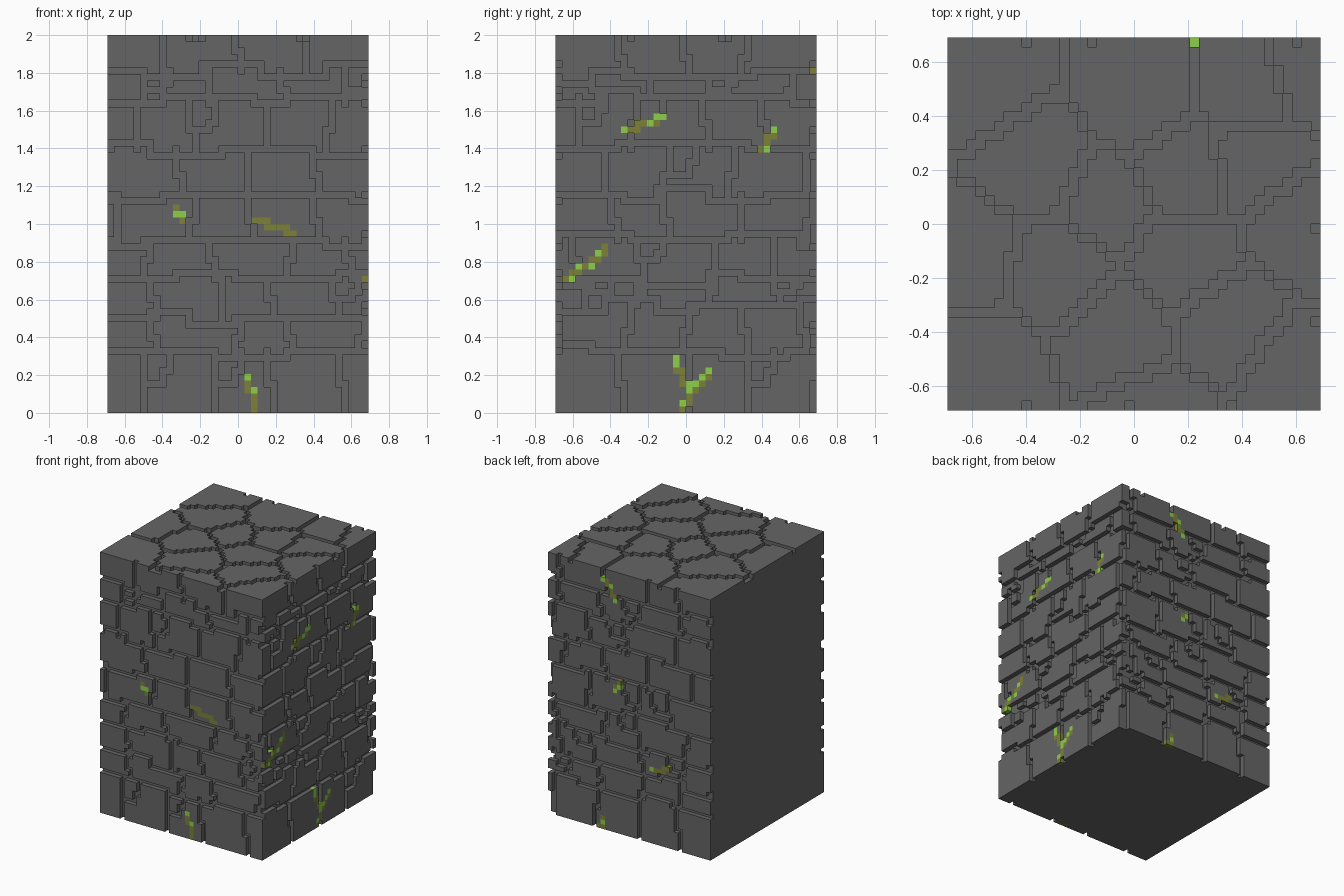
import bpy
import random

random.seed(4)
W, H = 40, 58              # column size in blocks (width and height)
S = 2 / H                  # block size

if "Cube" in bpy.data.objects:
    bpy.data.objects.remove(bpy.data.objects["Cube"], do_unlink=True)


def make_material(name, *colour):
    mat = bpy.data.materials.new(name)
    mat.use_nodes = True
    mat.diffuse_color = (*colour, 1)
    mat.node_tree.nodes["Principled BSDF"].inputs["Base Color"].default_value = (*colour, 1)
    return mat


stone = make_material("dark grey stone", 0.13, 0.13, 0.13)
olive = make_material("olive moss", 0.2, 0.22, 0.04)
bright = make_material("bright green moss", 0.27, 0.62, 0.07)

# Each carved side maps its own 2D block position to a block of the column
SIDES = {
    "front": lambda u, w: (u, 0, w),
    "back": lambda u, w: (u, W - 1, w),
    "right": lambda u, w: (W - 1, u, w),
}


def staircase(side, *points):
    """Blocks of one side along a path, joined edge to edge."""
    cells = []
    for (u0, w0), (u1, w1) in zip(points, points[1:]):
        steps = max(abs(u1 - u0), abs(w1 - w0), 1)
        for k in range(steps + 1):
            u = round(u0 + (u1 - u0) * k / steps)
            w = round(w0 + (w1 - w0) * k / steps)
            if k and u != cells[-1][0] and w != cells[-1][1]:
                cells.append((u, cells[-1][1]))
            cells.append((u, w))
    return [SIDES[side](u, w) for u, w in cells if 0 <= u < W and 0 <= w < H]


# Brick courses: height of each joint line and its first upright joint
front_courses = [(0, 6), (9, 8), (14, 6), (20, 6), (26, 2), (33, 11), (40, 3), (47, 6), (52, 9)]
right_courses = [(0, 9), (9, 9), (16, 3), (20, 3), (26, 8), (33, 7), (40, 2), (48, 5), (51, 9)]
back_courses = [(z, W // 4 - first // 2) for z, first in front_courses]

# Rough centres of the paving stones on top
paving = [(3, 35), (9, 26), (21, 33), (25, 26), (32, 34), (39, 36), (33, 27), (38, 20), (25, 16),
          (30, 9), (18, 8), (12, 15), (2, 17), (4, 4), (37, 4), (22, -1), (17, 22)]

# Moss veins: side, start and end
veins = [
    ("front", (10, 31), (11, 29)), ("front", (22, 29), (28, 27)), ("front", (21, 5), (22, 0)),
    ("right", (10, 43), (16, 45)), ("right", (31, 40), (33, 43)), ("right", (1, 20), (7, 25)),
    ("right", (19, 0), (20, 3)), ("right", (20, 3), (18, 8)), ("right", (20, 3), (23, 6)),
    ("back", (26, 55), (23, 51)), ("back", (22, 33), (23, 31)), ("back", (14, 16), (10, 17)),
    ("back", (27, 0), (26, 2)),
]

carved = set()


def cut_courses(side, courses):
    """Stepped joint lines, leaning uprights and a few side cracks."""
    tops = [z for z, first in courses[1:]] + [H]
    for (z, first), top in zip(courses, tops):
        u = 0
        level = z
        while z and u < W:
            run = random.randint(5, 11)
            step = z + random.choice((-1, 0, 0, 1))
            carved.update(staircase(side, (u, level), (u, step), (u + run, step)))
            u, level = u + run, step
        middle = (z + top) // 2
        for u in range(first, W, W // 4):
            u += random.randint(-1, 1)
            bend = u + random.choice((-1, 0, 1))
            carved.update(staircase(side, (u, z), (u, middle), (bend, middle), (bend, top)))
            if random.random() < 0.2:
                carved.update(staircase(side, (bend, middle), (bend + 3, middle), (bend + 4, top)))


cut_courses("front", front_courses)
cut_courses("right", right_courses)
cut_courses("back", back_courses)


def paving_stone(x, y):
    return min(paving, key=lambda c: (c[0] - x) ** 2 + (c[1] - y) ** 2)


# Cut the paving joints where neighbouring blocks belong to different stones
for x in range(W):
    for y in range(W):
        if len({paving_stone(x, y), paving_stone(x + 1, y), paving_stone(x, y + 1)}) > 1:
            carved.add((x, y, H - 1))

moss = {}
for vein in veins:
    for cell in staircase(*vein):
        moss[cell] = random.choice((0, 0, 1))

column = {(x, y, z): 0 for x in range(W) for y in range(W) for z in range(H)
          if (x, y, z) not in carved and (x, y, z) not in moss}


def block_faces():
    """Direction and outward corner order of the six faces of a block."""
    for axis in range(3):
        for sign in (0, 1):
            corners = []
            for pair in ((0, 0), (1, 0), (1, 1), (0, 1)):
                c = [sign, *pair]
                corners.append(tuple(c[(k - axis) % 3] for k in range(3)))
            normal = [0, 0, 0]
            normal[axis] = 2 * sign - 1
            yield normal, corners if sign else corners[::-1]


faces = list(block_faces())


def build_blocks(name, cells, *materials):
    """Mesh of the exposed block faces only."""
    index, quads, slots = {}, [], []
    for cell, slot in cells.items():
        for normal, corners in faces:
            neighbour = tuple(a + b for a, b in zip(cell, normal))
            if neighbour in column or neighbour in moss:
                continue
            keys = [tuple(a + b for a, b in zip(cell, corner)) for corner in corners]
            quads.append([index.setdefault(key, len(index)) for key in keys])
            slots.append(slot)
    verts = [((x - W / 2) * S, (y - W / 2) * S, z * S) for x, y, z in index]
    mesh = bpy.data.meshes.new(name)
    mesh.from_pydata(verts, [], quads)
    for mat in materials:
        mesh.materials.append(mat)
    mesh.polygons.foreach_set("material_index", slots)
    mesh.update()
    bpy.context.collection.objects.link(bpy.data.objects.new(name, mesh))


build_blocks("stone_column", column, stone)
build_blocks("moss_veins", moss, olive, bright)
